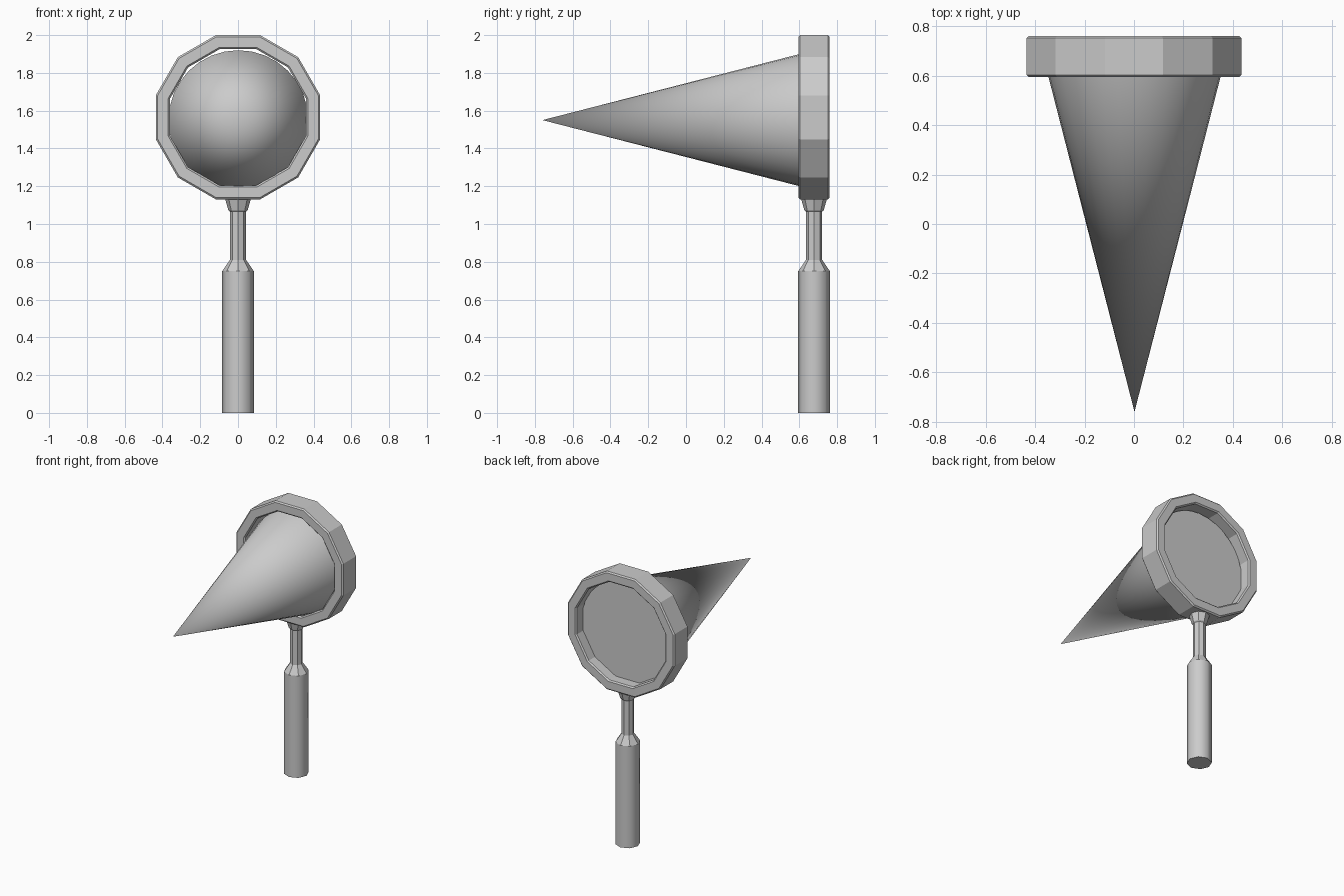
import bpy, bmesh, math
from mathutils import Matrix

if "Cube" in bpy.data.objects:
    bpy.data.objects.remove(bpy.data.objects["Cube"])


def lathe(name, profile, sides, matrix, phase=0.0, closed=False, smooth=()):
    """Spin (radius, height) points round z; 'smooth' lists smooth-shaded bands."""
    bm = bmesh.new()
    rings = []
    for r, h in profile:
        if r == 0:
            rings.append([bm.verts.new((0, 0, h))] * sides)
        else:
            rings.append([bm.verts.new((r * math.cos(phase + 2 * math.pi * i / sides),
                                        r * math.sin(phase + 2 * math.pi * i / sides), h))
                          for i in range(sides)])
    n = len(rings)
    for k in range(n if closed else n - 1):
        a, b = rings[k], rings[(k + 1) % n]
        for i in range(sides):
            j = (i + 1) % sides
            corners = list(dict.fromkeys((a[i], a[j], b[j], b[i])))
            bm.faces.new(corners).smooth = k in smooth
    if not closed:
        for ring in (rings[0], rings[-1]):
            if len(set(ring)) > 2:
                bm.faces.new(ring)
    bmesh.ops.recalc_face_normals(bm, faces=bm.faces)
    bm.transform(matrix)
    mesh = bpy.data.meshes.new(name)
    bm.to_mesh(mesh)
    bm.free()
    obj = bpy.data.objects.new(name, mesh)
    bpy.context.collection.objects.link(obj)
    return obj


Y = 0.678                                   # depth of handle and ring centre
to_back = Matrix.Rotation(-math.pi / 2, 4, 'X')   # local z -> +y

# Twelve-sided rim with chamfered edges (apothems converted to corner radii)
k = 1 / math.cos(math.pi / 12)
inner, outer, half, c = 0.361, 0.435, 0.083, 0.009
rim = [(inner, half - c), (inner + c, half), (outer - c, half), (outer, half - c),
       (outer, c - half), (outer - c, -half), (inner + c, -half), (inner, c - half)]
lathe("rim", [(r * k, h) for r, h in rim], 12,
      Matrix.Translation((0, Y, 1.565)) @ to_back, math.pi / 12, closed=True)

# Long smooth cone pointing forward, its flat base set inside the rim
lathe("cone", [(0.37, 0.68), (0, -0.76)], 32,
      Matrix.Translation((0.002, 0, 1.55)) @ to_back, smooth=(0,))

# Eight-sided handle: thick grip, shoulder and thin neck
at_handle = Matrix.Translation((0, Y, 0))
lathe("handle", [(0.084, 0), (0.084, 0.75), (0.043, 0.81), (0.043, 1.09)], 8,
      at_handle, smooth=(0,))

# Flared collar joining neck to rim
lathe("collar", [(0.043, 1.065), (0.051, 1.072), (0.069, 1.135)], 8, at_handle)
